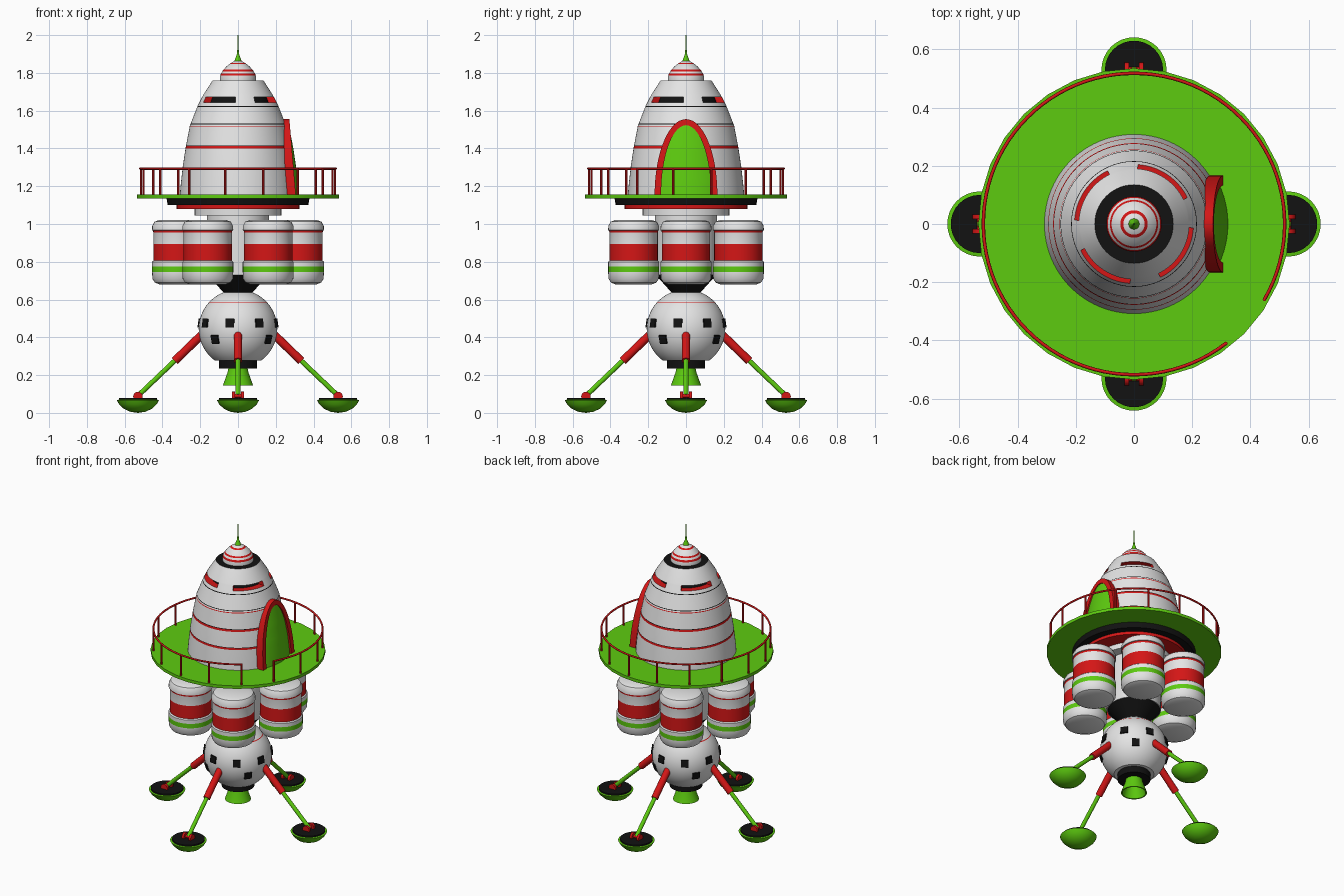
import bpy, bmesh
from math import sin, cos, pi, radians, degrees, atan2, sqrt
from mathutils import Matrix, Vector

if "Cube" in bpy.data.objects:
    bpy.data.objects.remove(bpy.data.objects["Cube"], do_unlink=True)


def material(name, colour):
    m = bpy.data.materials.new(name)
    m.use_nodes = True
    m.diffuse_color = (*colour, 1)
    m.node_tree.nodes["Principled BSDF"].inputs["Base Color"].default_value = (*colour, 1)
    return m


COLOURS = ["white", "red", "green", "black"]
W, R, G, K = range(4)
MATS = [material("white", (.78, .78, .78)), material("red", (.66, .008, .008)),
        material("green", (.11, .6, .005)), material("black", (.006, .006, .006))]


def finish(name, bm, angle=35, recalc=True):
    """Turn a bmesh into a shaded object; face indices refer to MATS."""
    if recalc:
        bmesh.ops.recalc_face_normals(bm, faces=bm.faces)
    mesh = bpy.data.meshes.new(name)
    bm.to_mesh(mesh)
    bm.free()
    for m in MATS:
        mesh.materials.append(m)
    obj = bpy.data.objects.new(name, mesh)
    bpy.context.collection.objects.link(obj)
    bpy.ops.object.select_all(action='DESELECT')
    obj.select_set(True)
    bpy.context.view_layer.objects.active = obj
    bpy.ops.object.shade_smooth_by_angle(angle=radians(angle))
    return obj


def lathe_mesh(rows, segs):
    """Revolve (radius, height, colour) rows; each colour fills the band above its row."""
    bm = bmesh.new()
    rings = [[bm.verts.new((r * cos(2 * pi * i / segs), r * sin(2 * pi * i / segs), z))
              for i in range(segs)] for r, z, _ in rows]
    for (a, b), row in zip(zip(rings, rings[1:]), rows):
        for i in range(segs):
            j = (i + 1) % segs
            bm.faces.new((a[i], a[j], b[j], b[i])).material_index = row[2]
    bmesh.ops.remove_doubles(bm, verts=bm.verts, dist=1e-5)
    return bm


def lathe(name, rows, segs=48, at=(0, 0, 0)):
    obj = finish(name, lathe_mesh(rows, segs))
    obj.location = at
    return obj


def disc(name, z0, z1, r0, r1, colour, segs=48):
    return lathe(name, [(0, z0, colour), (r0, z0, colour), (r1, z1, colour), (0, z1, colour)], segs)


def rod(name, a, b, radius, colour, segs=16):
    a, b = Vector(a), Vector(b)
    bm = bmesh.new()
    place = Matrix.Translation((a + b) / 2) @ (b - a).to_track_quat('Z', 'Y').to_matrix().to_4x4()
    bmesh.ops.create_cone(bm, cap_ends=True, segments=segs, radius1=radius, radius2=radius,
                          depth=(b - a).length, matrix=place)
    for f in bm.faces:
        f.material_index = colour
    return finish(name, bm)


def polar(angle, r, z, side=0):
    """Point at a radius and height, shifted sideways along the tangent."""
    c, s = cos(radians(angle)), sin(radians(angle))
    return Vector((r * c - side * s, r * s + side * c, z))


# Cabin hull: red and black hoops, black roof, four recessed windows
HULL = [(.308, 1.155), (.302, 1.22), (.293, 1.3), (.278, 1.4), (.255, 1.52),
        (.214, 1.625), (.186, 1.68), (.135, 1.76)]


def hull_radius(z):
    for (r0, z0), (r1, z1) in zip(HULL, HULL[1:]):
        if z <= z1:
            return r0 + (r1 - r0) * (z - z0) / (z1 - z0)
    return HULL[-1][0]


bands = {z: W for _, z in HULL}
for z in (1.285, 1.4, 1.515):
    bands.update({z: R, z + .012: K, z + .016: W})
bands.update({1.62: K, 1.625: W, 1.643: W, 1.672: W, 1.76: K})
rows = [(hull_radius(z), z, bands[z]) for z in sorted(bands)]
bm = lathe_mesh(rows + [(.09, 1.76, K)], 96)
slots = [f for f in bm.faces if 1.643 < f.calc_center_median().z < 1.672
         and degrees(atan2(f.calc_center_median().y, f.calc_center_median().x)) % 90 > 26.25
         and degrees(atan2(f.calc_center_median().y, f.calc_center_median().x)) % 90 < 86.25]
for f in slots:
    f.material_index = R
before = set(bm.faces)
out = bmesh.ops.extrude_face_region(bm, geom=slots)["geom"]
caps = {g for g in out if isinstance(g, bmesh.types.BMFace)}
bmesh.ops.scale(bm, vec=(.79, .79, 1), verts=[g for g in out if isinstance(g, bmesh.types.BMVert)])
bmesh.ops.delete(bm, geom=[f for f in slots if f.is_valid], context='FACES_ONLY')
for f in bm.faces:
    if f in caps:
        f.material_index = K
    elif f not in before:
        f.material_index = R
finish("cabin_hull", bm)

# Nose and antenna
lathe("nose_cap", [(.095, 1.755, W), (.095, 1.785, R), (.09, 1.797, W), (.083, 1.808, R),
                   (.077, 1.817, W), (.06, 1.835, W), (.047, 1.846, R), (.037, 1.853, W),
                   (.02, 1.862, W), (0, 1.866, W)])
lathe("antenna", [(.02, 1.858, G), (.016, 1.872, G), (.007, 1.895, G), (.0035, 1.925, G),
                  (.002, 2, G), (0, 2, G)], 16)

# Door: curved panel following the hull, inside a leaning arched frame
bm = bmesh.new()
N = 24
grid = []
for k in range(N + 1):
    t = k / N * pi / 2 * .99
    z = 1.155 + .38 * sin(t)
    ys = [(u / 6 - 1) * .142 * cos(t) for u in range(13)]
    grid.append([bm.verts.new((sqrt((hull_radius(z) + .015) ** 2 - y * y), y, z)) for y in ys])
for a, b in zip(grid, grid[1:]):
    for i in range(12):
        bm.faces.new((a[i], a[i + 1], b[i + 1], b[i])).material_index = G
finish("door_panel", bm, recalc=False)

bm = bmesh.new()
loops = []
for k in range(41):
    t = pi * k / 40
    corner = []
    for w, h, d in ((.166, .4, 0), (.132, .368, 0), (.132, .368, .045), (.166, .4, .045)):
        z = h * sin(t)
        corner.append(bm.verts.new((.306 - d - .085 * z, w * cos(t), 1.155 + z)))
    loops.append(corner)
for a, b in zip(loops, loops[1:]):
    for i in range(4):
        j = (i + 1) % 4
        bm.faces.new((a[i], a[j], b[j], b[i]))
bm.faces.new(loops[0])
bm.faces.new(loops[-1])
for f in bm.faces:
    f.material_index = R
finish("door_frame", bm)

# Deck and the stepped collar beneath it
disc("deck", 1.135, 1.155, .535, .535, G, 32)
disc("deck_collar_black", 1.1, 1.135, .372, .378, K)
disc("deck_collar_red", 1.08, 1.1, .325, .325, R)
disc("deck_collar_white", 1.045, 1.08, .23, .23, W)
disc("core_column", .73, 1.045, .165, .165, W)
disc("core_cone", .63, .73, .07, .16, K)

# Railing with a gap for boarding
curve = bpy.data.curves.new("railing", 'CURVE')
curve.dimensions = '3D'
curve.bevel_depth = .006
curve.bevel_resolution = 2
curve.use_fill_caps = True
path = curve.splines.new('POLY')
path.points.add(90)
for i, p in enumerate(path.points):
    p.co = (*polar(-30 + 337.5 * i / 90, .518, 1.293), 1)
curve.materials.append(MATS[R])
rail = bpy.data.objects.new("railing", curve)
bpy.context.collection.objects.link(rail)
for i in range(16):
    angle = -30 + 22.5 * i
    rod("rail_post", polar(angle, .518, 1.15), polar(angle, .518, 1.295), .0065, R, 8)

# Six fuel tanks
TANK = [(0, .68, W), (.095, .68, W), (.12, .69, W), (.133, .71, W), (.135, .745, G),
        (.135, .775, W), (.135, .8, W), (.128, .806, R), (.128, .893, W), (.128, .955, R),
        (.13, .966, W), (.135, .967, W), (.134, .99, W), (.122, 1.012, W), (.095, 1.022, W),
        (0, 1.022, W)]
for i in range(6):
    lathe("fuel_tank", TANK, 40, polar(60 * i, .32, 0))

# Lower sphere with a thin red seam and square portholes
MID, RAD = .445, .208
rows = [(RAD * cos(radians(a)), MID + RAD * sin(radians(a)), R if a == 42 else W)
        for a in [*range(-54, 42, 6), 42, 43.5, 48, 54, 60, 66, 71]]
lathe("lower_sphere", [(0, rows[0][1], W)] + rows)


def porthole(angle, z):
    tilt = (z - MID) / RAD
    bm = bmesh.new()
    place = (Matrix.Translation((0, 0, MID)) @ Matrix.Rotation(radians(angle), 4, 'Z')
             @ Matrix.Rotation(-tilt, 4, 'Y') @ Matrix.Translation((RAD + .001, 0, 0))
             @ Matrix.Diagonal((.009, .046, .046, 1)))
    bmesh.ops.create_cube(bm, size=1, matrix=place)
    for f in bm.faces:
        f.material_index = K
    finish("porthole", bm)


for i in range(8):
    porthole(33 + 45 * i, .475)
for i in range(4):
    porthole(53 + 90 * i, .388)

# Engine
disc("engine_mount", .235, .282, .1, .1, K)
lathe("engine_nozzle", [(.05, .24, G), (.055, .215, G), (.08, .145, G), (.072, .145, G),
                        (.045, .225, G), (0, .225, G)][::-1], 32)

# Four legs with bowl feet
FOOT = [(0, 0, G), (.04, .006, G), (.075, .022, G), (.1, .046, G), (.112, .068, G),
        (.1, .07, K), (.1, .079, K), (0, .079, K)]
for angle in range(0, 360, 90):
    rod("leg_upper", polar(angle, .18, .425), polar(angle, .335, .275), .022, R)
    rod("leg_lower", polar(angle, .32, .29), polar(angle, .53, .09), .013, G)
    lathe("foot", FOOT, 32, polar(angle, .53, 0))
    rod("foot_axle", polar(angle, .53, .09, -.03), polar(angle, .53, .09, .03), .01, R)
    for side in (-.025, .025):
        rod("foot_bracket", polar(angle, .53, .087, side - .008),
            polar(angle, .53, .087, side + .008), .025, R)
